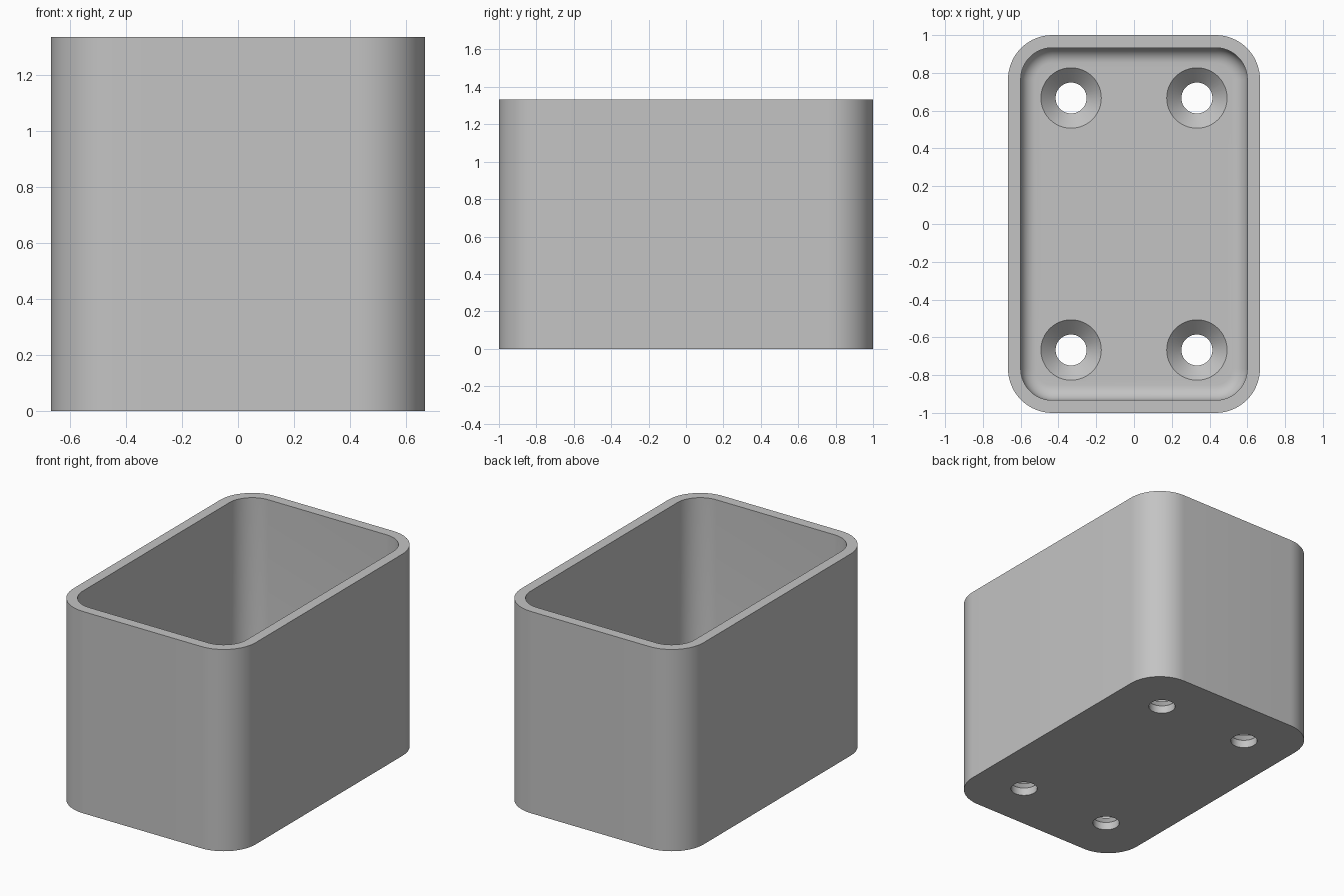
import bpy, bmesh, math

cube = bpy.data.objects.get("Cube")
if cube:
    bpy.data.objects.remove(cube, do_unlink=True)

HALF_X, HALF_Y, HEIGHT = 0.667, 1.0, 1.333
WALL, FLOOR, RADIUS, FILLET = 0.067, 0.13, 0.235, 0.08
CORNER_STEPS, FILLET_STEPS = 16, 8

grey = bpy.data.materials.new("plain grey")
grey.use_nodes = True
colour = (0.55, 0.55, 0.55, 1)
grey.diffuse_color = colour
grey.node_tree.nodes["Principled BSDF"].inputs["Base Color"].default_value = colour


def rounded_ring(inset, z):
    """Rounded rectangle, shrunk evenly about fixed corner centres."""
    r = RADIUS - inset
    points = []
    for quarter, (sx, sy) in enumerate([(1, 1), (-1, 1), (-1, -1), (1, -1)]):
        for i in range(CORNER_STEPS + 1):
            a = (quarter + i / CORNER_STEPS) * math.pi / 2
            points.append((sx * (HALF_X - RADIUS) + r * math.cos(a),
                           sy * (HALF_Y - RADIUS) + r * math.sin(a), z))
    return points


def circle_ring(cx, cy, r, z, sides=48):
    return [(cx + r * math.cos(math.tau * i / sides),
             cy + r * math.sin(math.tau * i / sides), z) for i in range(sides)]


def loft(name, rings):
    """Solid skinned through matching rings, capped at both ends."""
    bm = bmesh.new()
    loops = [[bm.verts.new(p) for p in ring] for ring in rings]
    n = len(loops[0])
    for low, high in zip(loops, loops[1:]):
        for i in range(n):
            j = (i + 1) % n
            bm.faces.new((low[i], low[j], high[j], high[i]))
    bm.faces.new(loops[0][::-1])
    bm.faces.new(loops[-1])
    bmesh.ops.recalc_face_normals(bm, faces=bm.faces)
    mesh = bpy.data.meshes.new(name)
    bm.to_mesh(mesh)
    bm.free()
    mesh.materials.append(grey)
    obj = bpy.data.objects.new(name, mesh)
    bpy.context.collection.objects.link(obj)
    return obj


# Open box: outer wall, flat rim, inner wall and filleted floor edge
rings = [rounded_ring(0, 0), rounded_ring(0, HEIGHT), rounded_ring(WALL, HEIGHT)]
for i in range(FILLET_STEPS + 1):
    a = i / FILLET_STEPS * math.pi / 2
    rings.append(rounded_ring(WALL + FILLET * (1 - math.cos(a)),
                              FLOOR + FILLET * (1 - math.sin(a))))
box = loft("open_box", rings)

# Countersunk screw holes through the floor
HOLE, SINK = 0.082, 0.16
cutters = []
for sx in (-1, 1):
    for sy in (-1, 1):
        x, y = sx * 0.333, sy * 0.667
        profile = [(HOLE, -0.1), (HOLE, FLOOR - (SINK - HOLE)),
                   (SINK, FLOOR), (SINK, FLOOR + 0.05)]
        cutter = loft("screw_hole_cutter", [circle_ring(x, y, r, z) for r, z in profile])
        cutter.hide_render = True
        cutters.append(cutter)
        cut = box.modifiers.new("screw_hole", 'BOOLEAN')
        cut.operation = 'DIFFERENCE'
        cut.solver = 'EXACT'
        cut.object = cutter

bpy.ops.object.select_all(action='DESELECT')
box.select_set(True)
bpy.context.view_layer.objects.active = box
for name in [m.name for m in box.modifiers]:
    bpy.ops.object.modifier_apply(modifier=name)
for cutter in cutters:
    bpy.data.objects.remove(cutter, do_unlink=True)

bpy.ops.object.shade_smooth_by_angle(angle=math.radians(30))
